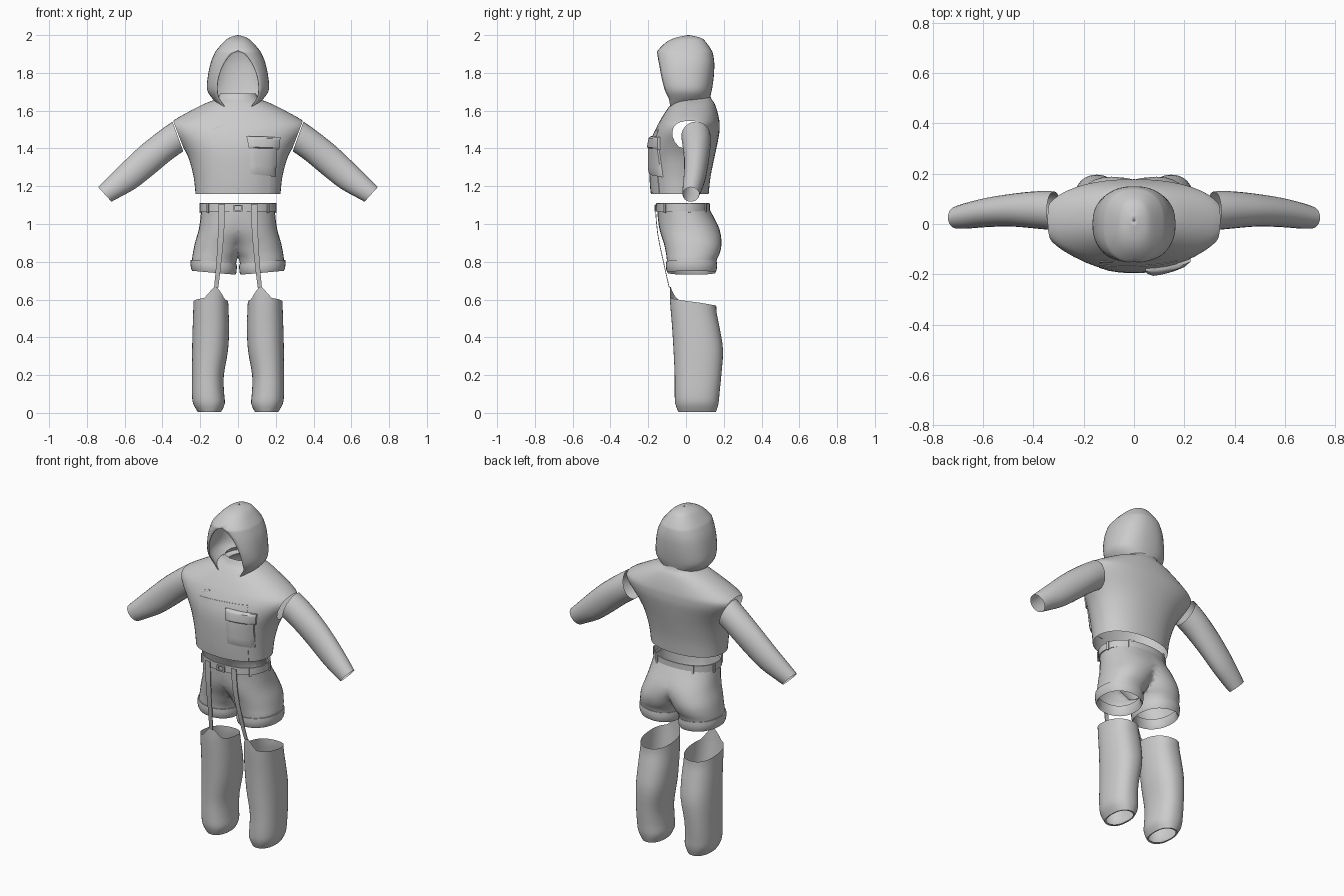
import bpy, bmesh, math
from mathutils import Vector
from mathutils.bvhtree import BVHTree

if "Cube" in bpy.data.objects:
    bpy.data.objects.remove(bpy.data.objects["Cube"])


def smooth(rows, sub=3):
    """Catmull-Rom interpolation of a table of section sizes."""
    out = []
    for i in range(len(rows) - 1):
        p = [rows[max(0, min(len(rows) - 1, i + k))] for k in (-1, 0, 1, 2)]
        for s in range(sub):
            t = s / sub
            out.append([0.5 * (2 * b + (c - a) * t + (2 * a - 5 * b + 4 * c - d) * t * t
                               + (3 * b - a - 3 * c + d) * t ** 3) for a, b, c, d in zip(*p)])
    return out + [list(rows[-1])]


def spow(v, p):
    return math.copysign(abs(v) ** (2 / p), v)


def ring(z, x0, x1, y0, y1, tilt=0, p=2.2, n=32):
    """Horizontal rounded section, starting at the front; tilt lifts the front."""
    pts = []
    for i in range(n):
        a = 2 * math.pi * i / n
        pts.append(Vector(((x0 + x1) / 2 + (x1 - x0) / 2 * spow(math.sin(a), p),
                           (y0 + y1) / 2 - (y1 - y0) / 2 * spow(math.cos(a), p),
                           z + tilt * math.cos(a))))
    return pts


def finish(name, bm, mirror=False, thick=0):
    bmesh.ops.remove_doubles(bm, verts=bm.verts, dist=1e-5)
    bmesh.ops.recalc_face_normals(bm, faces=bm.faces)
    me = bpy.data.meshes.new(name)
    bm.to_mesh(me)
    bm.free()
    ob = bpy.data.objects.new(name, me)
    bpy.context.collection.objects.link(ob)
    if thick:
        m = ob.modifiers.new("thickness", 'SOLIDIFY')
        m.thickness, m.offset = thick, -1
    if mirror:
        ob.modifiers.new("mirror", 'MIRROR').merge_threshold = 0.002
    bpy.ops.object.select_all(action='DESELECT')
    bpy.context.view_layer.objects.active = ob
    ob.select_set(True)
    bpy.ops.object.shade_smooth_by_angle(angle=math.radians(40))
    return ob


def loft(rings, closed=True):
    bm = bmesh.new()
    vs = [[bm.verts.new(p) for p in r] for r in rings]
    n = len(rings[0])
    for a, b in zip(vs, vs[1:]):
        for i in range(n if closed else n - 1):
            j = (i + 1) % n
            bm.faces.new((a[i], a[j], b[j], b[i]))
    return bm


# torso: z, half width, front, back
rows = [(1.16, .225, -.185, .12), (1.25, .235, -.19, .13), (1.35, .262, -.192, .15),
        (1.42, .30, -.187, .165), (1.48, .345, -.17, .176), (1.52, .362, -.152, .178),
        (1.55, .338, -.136, .176), (1.60, .25, -.105, .165), (1.64, .17, -.075, .15),
        (1.662, .115, -.055, .135), (1.69, .095, -.04, .125)]
bm = loft([ring(z, -w, w, f, b, n=48) for z, w, f, b in smooth(rows)])
for s in (1, -1):   # open the armholes
    faces = [f for f in bm.faces if f.calc_center_median().z > 1.37 and f.calc_center_median().x * s > .2]
    geom = list({e for f in faces for e in list(f.verts) + list(f.edges)}) + faces
    bmesh.ops.bisect_plane(bm, geom=geom, plane_co=(.345 * s, 0, 1.55),
                           plane_no=(.17 * s, 0, -.065), clear_outer=True)
torso = finish("torso", bm)
tree = BVHTree.FromPolygons([v.co for v in torso.data.vertices],
                            [list(p.vertices) for p in torso.data.polygons])


def patch(name, corners, offset, n=8):
    """Cloth patch laid on the torso front; corners are x,z: bottom l, bottom r, top r, top l."""
    a, b, c, d = [Vector(q) for q in corners]
    grid = []
    for i in range(n + 1):
        line = []
        for j in range(n + 1):
            u, v = j / n, i / n
            q = a.lerp(b, u).lerp(d.lerp(c, u), v)
            hit = tree.ray_cast(Vector((q.x, -1, q.y)), Vector((0, 1, 0)))[0]
            edge = i in (0, n) or j in (0, n)
            y = hit.y if hit else -.1
            line.append(Vector((q.x, y - offset * (.6 if edge else 1), q.y)))
        grid.append(line)
    # skirt back to the torso surface
    bm = loft(grid, False)
    rim = [e for e in bm.edges if e.is_boundary]
    new = bmesh.ops.extrude_edge_only(bm, edges=rim)["geom"]
    for v in new:
        if isinstance(v, bmesh.types.BMVert):
            v.co.y += offset * .7
    return finish(name, bm)


patch("front_overlap", [(-.14, 1.163), (.17, 1.163), (.17, 1.50), (-.14, 1.48)], .004)
patch("placket_tab", [(-.135, 1.50), (-.083, 1.52), (-.083, 1.53), (-.135, 1.51)], .005, 3)
patch("pocket", [(.065, 1.265), (.20, 1.25), (.21, 1.44), (.055, 1.44)], .016)
patch("pocket_flap", [(.058, 1.40), (.218, 1.395), (.225, 1.46), (.045, 1.465)], .022)

# sleeves: top x,z, underside x,z, front and back y
rows = [(.347, 1.542, .29, 1.385, -.025, .13), (.42, 1.49, .36, 1.335, -.018, .13),
        (.52, 1.41, .45, 1.26, -.01, .12), (.62, 1.315, .54, 1.19, -.012, .105),
        (.70, 1.235, .62, 1.145, -.018, .085), (.74, 1.195, .67, 1.118, -.018, .07)]
rings = []
for tx, tz, bx, bz, y0, y1 in smooth(rows):
    mid = Vector(((tx + bx) / 2, (y0 + y1) / 2, (tz + bz) / 2))
    up = Vector((tx, mid.y, tz)) - mid
    rings.append([mid + up * math.cos(a) + Vector((0, (y1 - y0) / 2 * math.sin(a), 0))
                  for a in (2 * math.pi * i / 24 for i in range(24))])
finish("sleeve", loft(rings), mirror=True)

# hood: front z, back z, half width, front, back, opening half width
rows = [(1.61, 1.655, .10, -.105, .125, .068), (1.66, 1.68, .14, -.118, .13, .10),
        (1.71, 1.715, .164, -.138, .138, .11), (1.78, 1.78, .16, -.155, .147, .103),
        (1.85, 1.85, .146, -.157, .15, .075), (1.90, 1.90, .126, -.155, .143, .036),
        (1.92, 1.92, .114, -.148, .135, 0), (1.96, 1.96, .08, -.108, .108, 0),
        (1.985, 1.985, .05, -.06, .08, 0), (2.0, 2.0, .004, .01, .018, 0)]
rings = []
for zf, zb, w, f, b, xo in smooth(rows):
    a0 = math.asin(max(0, min(.9, xo / w)) ** 1.2)
    r = []
    for i in range(33):
        a = a0 + (2 * math.pi - 2 * a0) * i / 32
        k = (1 + math.cos(a)) / 2
        r.append(Vector((w * spow(math.sin(a), 2.4),
                         (f + b) / 2 - (b - f) / 2 * spow(math.cos(a), 2.4),
                         zb + (zf - zb) * k)))
    rings.append(r)
finish("hood", loft(rings, False), thick=.004)

# shorts: one leg that passes the centre above the crotch, cut and mirrored
rows = [(1.09, -.193, .193, -.152, .118), (1.04, -.195, .198, -.15, .145),
        (.97, -.13, .208, -.14, .178), (.90, -.05, .228, -.118, .188),
        (.85, -.018, .238, -.107, .18), (.815, .004, .243, -.102, .165),
        (.775, .012, .244, -.098, .155)]
bm = loft([ring(*r) for r in smooth(rows)])
bmesh.ops.bisect_plane(bm, geom=bm.verts[:] + bm.edges[:] + bm.faces[:], plane_co=(0, 0, 0),
                       plane_no=(1, 0, 0), clear_inner=True)
finish("shorts", bm, mirror=True)

# turned-up hems of the shorts
bm = bmesh.new()
rings = []
for z, g in [(.80, -.002), (.80, .005), (.78, .007), (.755, .004), (.742, -.002), (.76, -.012), (.80, -.012)]:
    r = ring(z, .012 - g, .245 + g, -.1 - g, .158 + g)
    for p in r:
        p.x = max(p.x, .006)
        p.z += .09 * (p.x - .13)
    rings.append(r)
finish("shorts_hem", loft(rings), mirror=True)

# waistband with loops and buckle
band = [(1.065, 0), (1.067, .006), (1.108, .006), (1.11, .002), (1.09, -.004)]
finish("waistband", loft([ring(z, -.194 - g, .194 + g, -.153 - g, .12 + g) for z, g in band]))


def box(name, loc, size, rot=0):
    bpy.ops.mesh.primitive_cube_add(size=1, location=loc, rotation=(0, 0, rot))
    ob = bpy.context.object
    ob.name, ob.scale = name, size
    return ob


guide = ring(1.085, -.202, .202, -.161, .128, n=64)
for i in (9, 18, 26, 38, 46, 55):
    t = guide[(i + 1) % 64] - guide[i - 1]
    box("belt_loop", guide[i], (.012, .008, .052), math.atan2(t.y, t.x))
for x in (-.02, .02):
    box("buckle_side", (x, -.163, 1.083), (.008, .01, .034))
for z in (1.07, 1.097):
    box("buckle_bar", (0, -.163, z), (.04, .008, .006))

# straps from the waist to the leg covers
rows = [(.086, -.163, 1.105, .017), (.09, -.15, .95, .016), (.103, -.115, .78, .013), (.116, -.088, .66, .011)]
rings = [[Vector((x + sx * w, y + sy * .002, z)) for sx, sy in ((-1, -1), (1, -1), (1, 1), (-1, 1))]
         for x, y, z, w in smooth(rows)]
finish("strap", loft(rings), mirror=True)

# leg covers, with the top edge rising to a point under the strap
rows = [(.004, .09, .212, -.04, .158, 0), (.05, .07, .238, -.057, .172, 0), (.11, .074, .244, -.06, .178, 0),
        (.20, .075, .244, -.06, .187, 0), (.33, .053, .243, -.066, .196, 0), (.45, .047, .24, -.074, .18, .01),
        (.54, .05, .237, -.082, .163, .015), (.588, .052, .236, -.086, .16, .02)]
rings = [ring(*r, p=2.3, n=40) for r in smooth(rows)]
for p in rings[-1]:
    d = math.hypot(p.x - .118, p.y + .086)
    p.z += .068 * max(0, 1 - d / .062)
rim = [p.lerp(Vector((.15, .06, p.z)), .12) + Vector((0, 0, .002)) for p in rings[0]]
finish("leg_cover", loft([rim] + rings), mirror=True)
